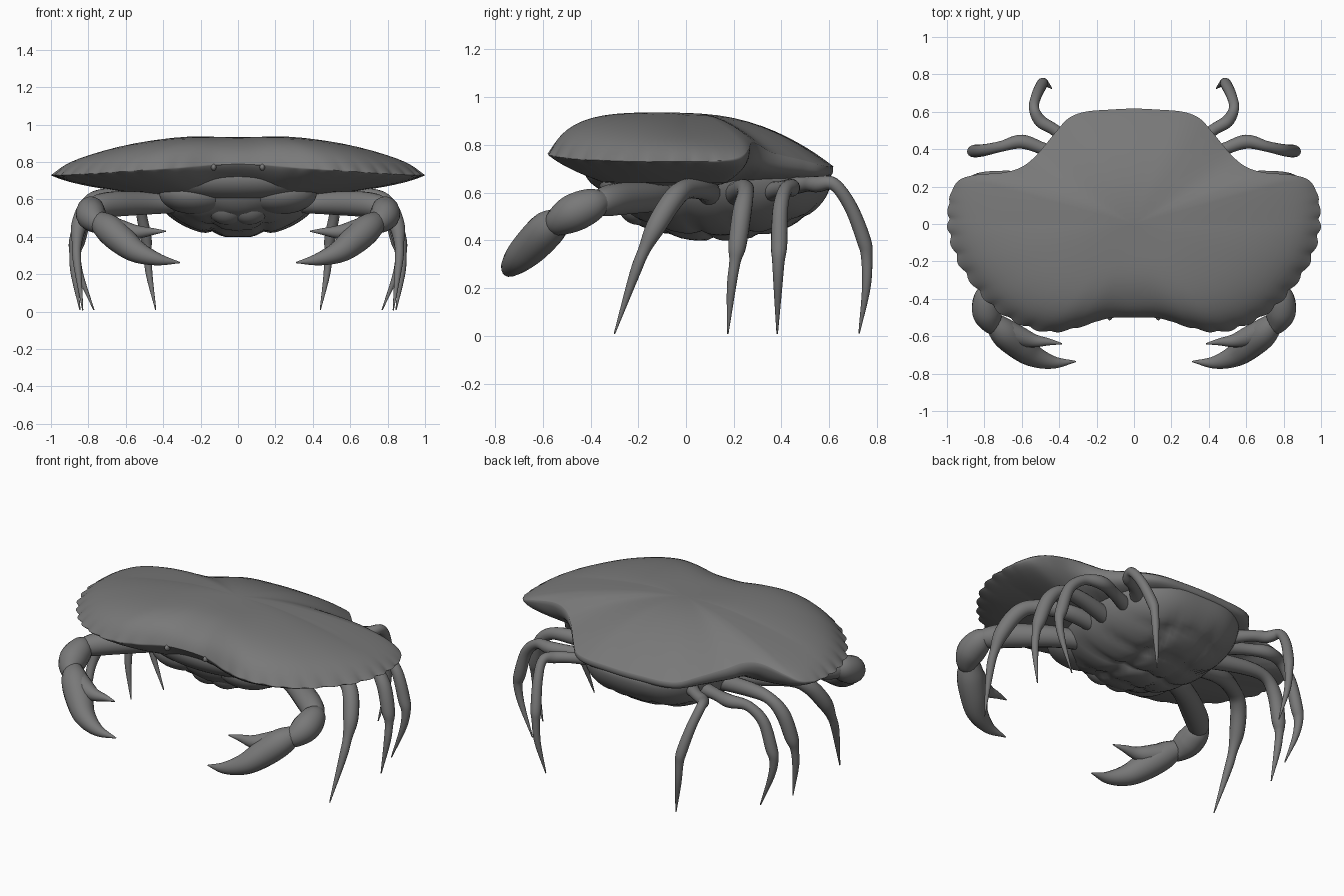
import bpy, bmesh, math
from mathutils import Vector

if "Cube" in bpy.data.objects:
    bpy.data.objects.remove(bpy.data.objects["Cube"])

grey = bpy.data.materials.new("shell_grey")
grey.diffuse_color = (.19, .19, .19, 1)
grey.use_nodes = True
grey.node_tree.nodes["Principled BSDF"].inputs["Base Color"].default_value = grey.diffuse_color


def spline(pts, n, mirror_ends=False):
    """Catmull-Rom through points of any dimension."""
    p = [Vector(q) for q in pts]
    if mirror_ends:
        a, b = p[1].copy(), p[-2].copy()
        a[0], b[0] = -a[0], -b[0]
    else:
        a, b = p[0] * 2 - p[1], p[-1] * 2 - p[-2]
    p = [a] + p + [b]
    out = []
    for i in range(1, len(p) - 2):
        for k in range(n):
            t = k / n
            out.append(0.5 * (p[i] * 2 + (p[i + 1] - p[i - 1]) * t
                       + (p[i - 1] * 2 - p[i] * 5 + p[i + 1] * 4 - p[i + 2]) * t * t
                       + (p[i] * 3 - p[i - 1] - p[i + 1] * 3 + p[i + 2]) * t ** 3))
    return out + [p[-2]]


def finish(bm, name, mirror=False, angle=60):
    bmesh.ops.recalc_face_normals(bm, faces=bm.faces)
    me = bpy.data.meshes.new(name)
    bm.to_mesh(me)
    bm.free()
    me.materials.append(grey)
    ob = bpy.data.objects.new(name, me)
    bpy.context.collection.objects.link(ob)
    if mirror:
        ob.modifiers.new("Mirror", 'MIRROR').use_mirror_merge = False
    bpy.ops.object.select_all(action='DESELECT')
    ob.select_set(True)
    bpy.context.view_layer.objects.active = ob
    bpy.ops.object.shade_smooth_by_angle(angle=math.radians(angle))
    return ob


def loft(bm, rings):
    for a, b in zip(rings, rings[1:]):
        for i in range(len(a)):
            j = (i + 1) % len(a)
            bm.faces.new((a[i], a[j], b[j], b[i]))


def limb(name, pts, sides=16, n=6):
    """Mirrored tube through (x, y, z, radius) points."""
    bm = bmesh.new()
    c = spline(pts, n)
    pos = [v.to_3d() for v in c]
    side, rings = Vector((0.3, 0.9, 0.2)), []
    for i, p in enumerate(pos):
        d = (pos[min(i + 1, len(pos) - 1)] - pos[max(i - 1, 0)]).normalized()
        side = (side - d * side.dot(d)).normalized()
        up = d.cross(side)
        r = max(c[i][3], 0.002)
        rings.append([bm.verts.new(p + r * (side * math.cos(a) + up * math.sin(a)))
                      for a in (2 * math.pi * k / sides for k in range(sides))])
    loft(bm, rings)
    bm.faces.new(rings[0])
    bm.faces.new(rings[-1])
    return finish(bm, name, True)


def blob(name, centre, radii, mirror=False, shape=None):
    bm = bmesh.new()
    bmesh.ops.create_uvsphere(bm, u_segments=64, v_segments=40, radius=1)
    for v in bm.verts:
        q = shape(v.co.copy()) if shape else v.co
        v.co = Vector(centre) + Vector([q[i] * radii[i] for i in range(3)])
    return finish(bm, name, mirror)


# Carapace: half outline from front centre round to back centre
outline = [(0, -.50, .795), (.14, -.505, .785), (.3, -.55, .77), (.45, -.57, .76),
           (.6, -.53, .75), (.73, -.45, .74), (.83, -.345, .735), (.92, -.215, .73),
           (.97, -.08, .73), (.985, .04, .73), (.98, .15, .735), (.94, .23, .75),
           (.85, .262, .78), (.7, .275, .81), (.6, .305, .80), (.52, .37, .765),
           (.42, .49, .735), (.35, .565, .715), (.26, .60, .71), (.12, .612, .71), (0, .617, .71)]
STEP = 10
half = spline(outline, STEP, True)
# scalloped teeth along the front and side rim
tooth = []
for i in range(len(half)):
    t = i / STEP
    fade = max(0, min(1, (t - 1) / 1.5, (10.5 - t) / 2))
    tooth.append(0.02 * fade * abs(math.sin(math.pi * t * 1.35)))
loop = half + [Vector((-p.x, p.y, p.z)) for p in half[-2:0:-1]]
tooth = tooth + tooth[-2:0:-1]


def ring(bm, s, top):
    out = []
    for p, k in zip(loop, tooth):
        f = s * (1 + k * s ** 45)
        x, y = p.x * f, p.y * f
        dy = p.y / p.to_2d().length
        front, back = max(0, -dy), min(1, max(0, dy) * 2)
        if top:
            # thick rounded rim at front and sides, straighter slope at the back
            lip = .22 * (1 - back)
            h = lip * (1 - s ** 22) + (1 - lip) * (1 - s ** (2.3 - .15 * back + 3.4 * front))
            z = p.z + (.932 - p.z) * h
            z += .006 * math.exp(-((abs(x) - .25) / .15) ** 2 - ((y + .1) / .25) ** 2)
            z -= .012 * math.exp(-(x / .15) ** 2 - ((y + .42) / .1) ** 2)
        else:
            # shallow underside, dropping as a steep wall behind the wings
            u = min(1, (1 - s) / .45)
            z = p.z + (.63 - p.z) * u ** (.7 - .48 * back)
        out.append(bm.verts.new((x, y, z)))
    return out


bm = bmesh.new()
up = [.03, .12, .22, .32, .42, .52, .61, .69, .76, .82, .87, .91, .94, .965, .985, .996, 1]
down = [.998, .992, .975, .95, .91, .86, .8, .72, .63, .5, .3, .05]
rings = [ring(bm, s, True) for s in up] + [ring(bm, s, False) for s in down]
loft(bm, rings)
bm.faces.new(rings[0])
bm.faces.new(rings[-1])
finish(bm, "carapace", angle=75)


# Belly with plated underside
def belly_shape(q):
    r2 = q.x ** 2 + q.y ** 2 + 1e-6
    wide = 1 + .12 * (2 * q.x * q.y / r2) ** 2 * (1 if q.y > 0 else .3)
    q.x, q.y = q.x * wide * (1 - .1 * max(0, q.y)), q.y * wide
    if q.z > 0:
        q.z *= .3
    else:
        w = min(1, -q.z * 1.6)
        plates = abs(math.sin(q.y * 8 + abs(q.x) * 2.5))
        q.z *= 1 - .08 * w * (1 - plates) ** 2
        q.z *= 1 - .08 * w * math.exp(-((abs(q.x) - .3) / .07) ** 2)
    return q


blob("belly", (0, .125, .665), (.45, .485, .27), shape=belly_shape)

# Face: mouth plates, sloping face and eyes
blob("mouth_plate", (.06, -.2, .565), (.11, .09, .10), True)
blob("cheek", (.22, -.2, .63), (.2, .16, .11), True)
blob("face", (0, -.26, .71), (.45, .17, .12))
blob("eye", (.13, -.495, .772), (.014, .02, .018), True)

# Walking legs
limb("leg_first", [(.34, .1, .59, .05), (.55, .08, .615, .048), (.72, .0, .615, .042),
                   (.80, -.055, .57, .045), (.85, -.125, .46, .042), (.862, -.175, .36, .026),
                   (.86, -.215, .26, .022), (.83, -.3, .008, .003)])
limb("leg_second", [(.34, .2, .59, .05), (.6, .24, .615, .042), (.74, .25, .60, .034),
                    (.82, .235, .52, .04), (.865, .215, .38, .038), (.878, .205, .31, .024),
                    (.875, .19, .2, .019), (.845, .175, .008, .003)])
limb("leg_third", [(.32, .34, .6, .045), (.48, .40, .615, .034), (.6, .44, .62, .038),
                   (.71, .415, .61, .029), (.80, .395, .53, .032), (.85, .39, .38, .034),
                   (.865, .387, .31, .026), (.845, .385, .2, .018), (.77, .382, .008, .003)])
limb("leg_back", [(.3, .4, .62, .045), (.42, .5, .635, .032), (.50, .55, .635, .034),
                  (.535, .62, .635, .027), (.52, .69, .54, .028), (.493, .745, .40, .03),
                  (.485, .757, .33, .024), (.475, .755, .2, .018), (.44, .725, .01, .003)])

# Claws
limb("claw_arm", [(.26, -.05, .58, .05), (.46, -.13, .58, .06), (.66, -.27, .575, .068),
                  (.76, -.35, .56, .06), (.80, -.40, .55, .03)])
limb("claw_wrist", [(.77, -.33, .57, .035), (.785, -.39, .55, .07), (.785, -.47, .515, .08),
                    (.755, -.53, .48, .062), (.70, -.55, .46, .04)])
limb("claw_hand", [(.77, -.5, .5, .04), (.70, -.575, .45, .076), (.62, -.645, .38, .076),
                   (.54, -.705, .32, .06), (.43, -.74, .28, .034), (.31, -.735, .262, .003)])
limb("claw_finger", [(.69, -.57, .45, .065), (.6, -.605, .43, .052), (.53, -.625, .425, .035),
                     (.46, -.63, .428, .02), (.385, -.64, .43, .003)])
